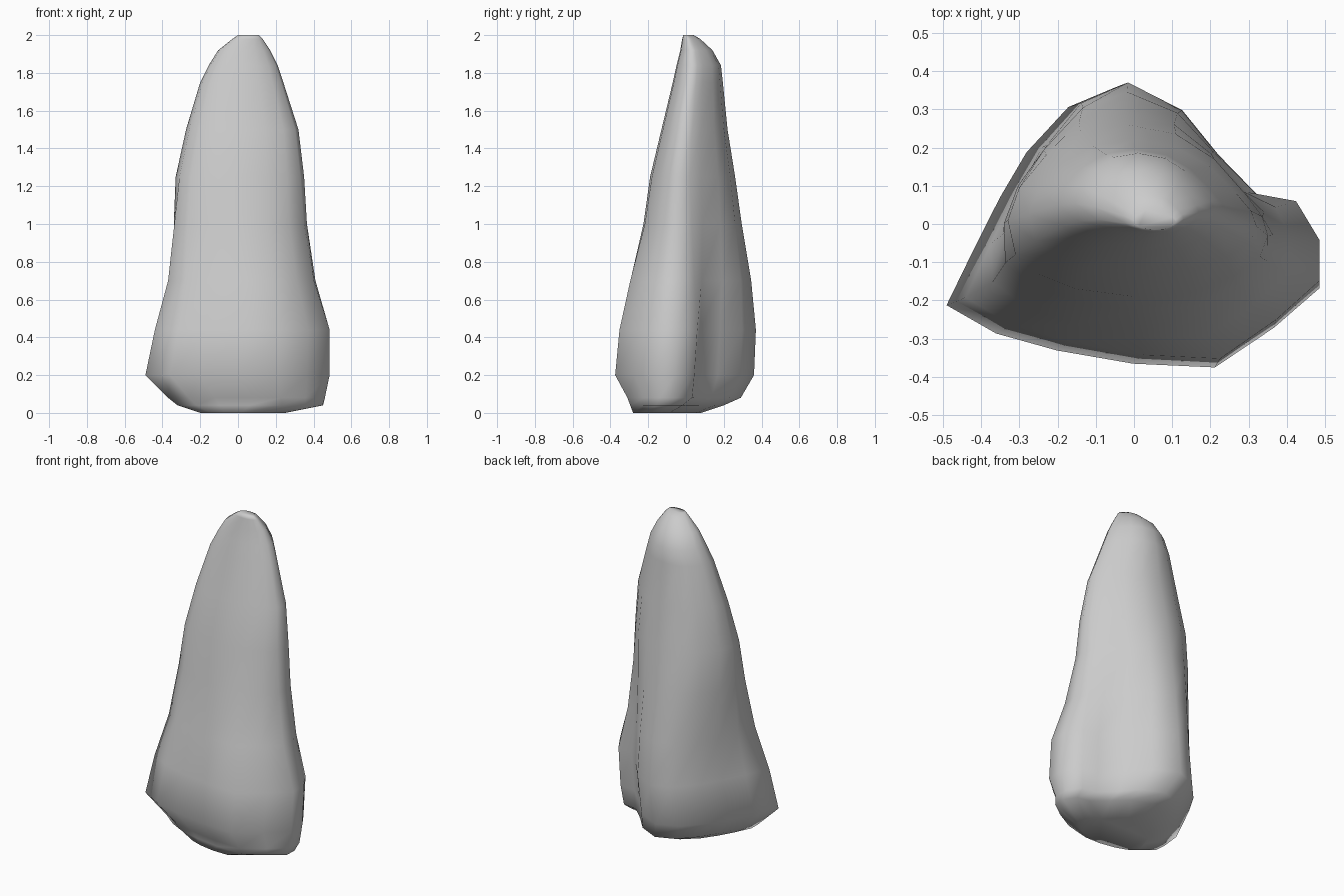
import bpy, bmesh

if "Cube" in bpy.data.objects:
    bpy.data.objects.remove(bpy.data.objects["Cube"])

# Cross-section outlines, counter-clockwise from the left front corner
BASE = [(-.49, -.205), (-.36, -.28), (-.2, -.325), (0, -.36), (.215, -.37), (.37, -.265),
        (.49, -.16), (.49, -.05), (.425, .055), (.32, .07), (.21, .18), (.11, .3),
        (-.04, .375), (-.17, .32), (-.28, .2), (-.35, .08), (-.42, -.06)]
UPPER = [(-.31, -.08), (-.25, -.13), (-.15, -.17), (0, -.19), (.15, -.18), (.26, -.135),
         (.33, -.085), (.35, -.03), (.335, .02), (.29, .08), (.21, .17), (.11, .235),
         (-.02, .26), (-.14, .24), (-.23, .18), (-.3, .095), (-.33, .01)]

# Rings: z, x min, x max, y min, y max, blend from base to upper outline
RINGS = [(0, -.2, .25, -.28, .08, .3), (.04, -.32, .45, -.295, .2, .1),
         (.08, -.37, .46, -.31, .29, 0), (.2, -.49, .485, -.375, .36, 0),
         (.44, -.44, .485, -.352, .37, 0), (.7, -.37, .41, -.295, .345, .35),
         (1, -.34, .365, -.225, .295, .75), (1.25, -.33, .35, -.19, .26, 1),
         (1.5, -.275, .32, -.13, .22, 1), (1.75, -.2, .24, -.07, .195, 1),
         (1.84, -.155, .21, -.05, .185, 1), (1.92, -.105, .17, -.03, .14, 1),
         (1.98, -.03, .13, -.02, .075, 1), (2, 0, .11, -.015, .04, 1)]


def unit(outline):
    xs, ys = zip(*outline)
    return [((x - min(xs)) / (max(xs) - min(xs)), (y - min(ys)) / (max(ys) - min(ys)))
            for x, y in outline]


def loft(name):
    bm = bmesh.new()
    loops = []
    for z, x0, x1, y0, y1, t in RINGS:
        pts = [(a[0] + (b[0] - a[0]) * t, a[1] + (b[1] - a[1]) * t)
               for a, b in zip(unit(BASE), unit(UPPER))]
        pts = unit(pts)
        loops.append([bm.verts.new((x0 + (x1 - x0) * u, y0 + (y1 - y0) * v, z)) for u, v in pts])
    n = len(BASE)
    for lo, hi in zip(loops, loops[1:]):
        for i in range(n):
            j = (i + 1) % n
            bm.faces.new((lo[i], lo[j], hi[j], hi[i]))
    bm.faces.new(loops[0][::-1])
    bm.faces.new(loops[-1])
    bmesh.ops.recalc_face_normals(bm, faces=bm.faces)
    for f in bm.faces:
        f.smooth = True
    mesh = bpy.data.meshes.new(name)
    bm.to_mesh(mesh)
    bm.free()
    obj = bpy.data.objects.new(name, mesh)
    bpy.context.collection.objects.link(obj)
    return obj


# Single tapering standing stone
loft("standing_stone")
